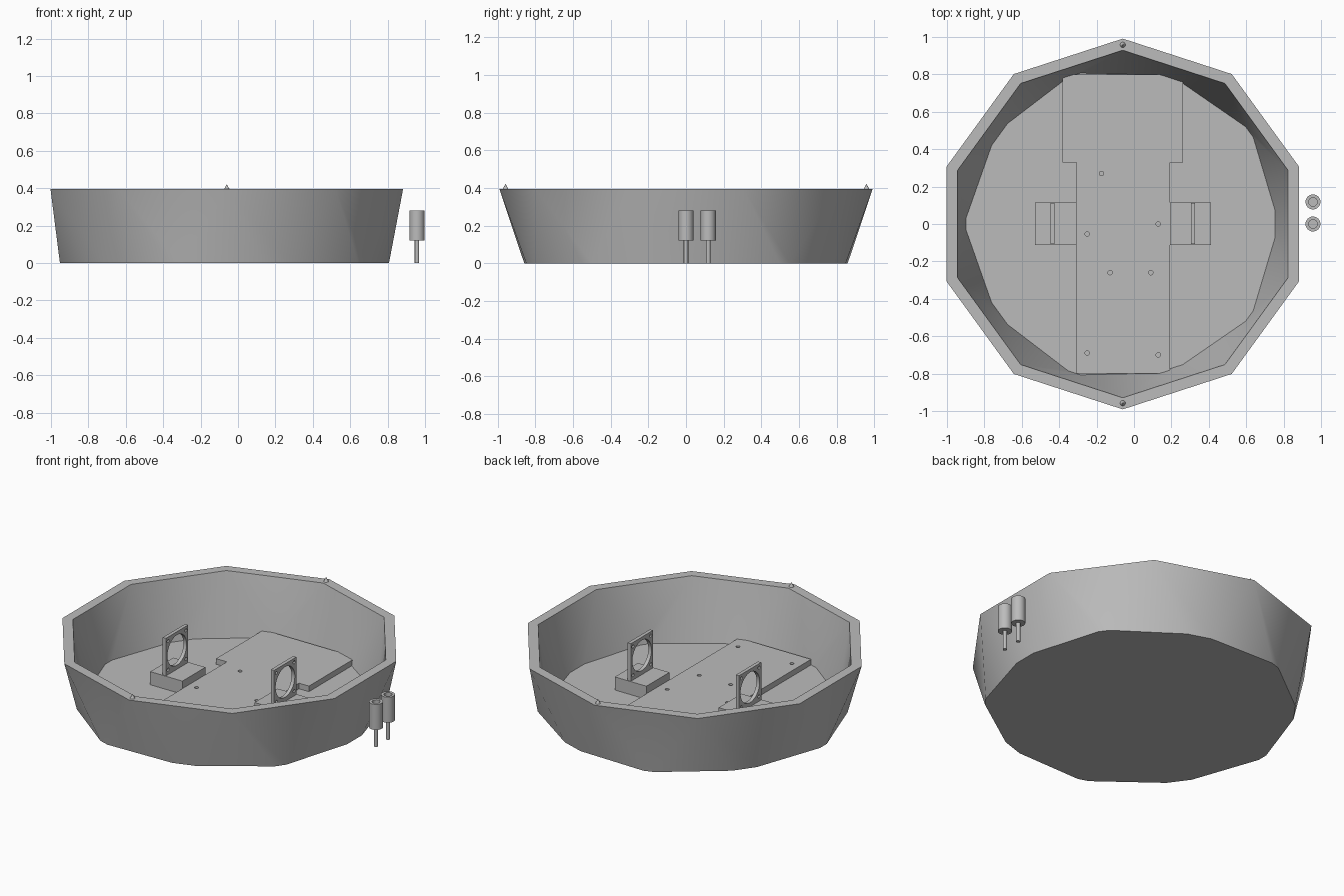
import bpy, bmesh
from math import sin, cos, pi, radians
from mathutils import Matrix

if "Cube" in bpy.data.objects:
    bpy.data.objects.remove(bpy.data.objects["Cube"])

CX = -0.06          # bowl axis
RIM = 0.395         # rim height
FLOOR = 0.03        # inner floor height
PLATE_TOP = 0.065
MOUNT_TOP = 0.112

grey = bpy.data.materials.new("plain_grey")
grey.use_nodes = True
grey.diffuse_color = (0.5, 0.5, 0.5, 1)
grey.node_tree.nodes["Principled BSDF"].inputs["Base Color"].default_value = (0.5, 0.5, 0.5, 1)


def finish(bm, name, smooth=True):
    bmesh.ops.recalc_face_normals(bm, faces=bm.faces)
    mesh = bpy.data.meshes.new(name)
    bm.to_mesh(mesh)
    bm.free()
    mesh.materials.append(grey)
    obj = bpy.data.objects.new(name, mesh)
    bpy.context.collection.objects.link(obj)
    if smooth:
        shade(obj)
    return obj


def shade(obj):
    bpy.ops.object.select_all(action='DESELECT')
    obj.select_set(True)
    bpy.context.view_layer.objects.active = obj
    bpy.ops.object.shade_smooth_by_angle(angle=radians(30))


def add_box(bm, x0, x1, y0, y1, z0, z1):
    m = Matrix.Translation(((x0 + x1) / 2, (y0 + y1) / 2, (z0 + z1) / 2))
    bmesh.ops.create_cube(bm, size=1, matrix=m @ Matrix.Diagonal((x1 - x0, y1 - y0, z1 - z0, 1)))


def add_rod(bm, centre, radius, length, axis='Z', sides=24):
    m = Matrix.Translation(centre)
    if axis == 'X':
        m = m @ Matrix.Rotation(pi / 2, 4, 'Y')
    bmesh.ops.create_cone(bm, cap_ends=True, segments=sides, radius1=radius,
                          radius2=radius, depth=length, matrix=m)


def cut(obj, cutter_bm):
    """Subtract the cutter, bake the result and delete the cutter."""
    cutter = finish(cutter_bm, "cutter", False)
    cutter.hide_render = True
    mod = obj.modifiers.new("holes", 'BOOLEAN')
    mod.operation = 'DIFFERENCE'
    mod.solver = 'EXACT'
    mod.object = cutter
    bpy.context.view_layer.update()
    deps = bpy.context.evaluated_depsgraph_get()
    mesh = bpy.data.meshes.new_from_object(obj.evaluated_get(deps))
    obj.modifiers.clear()
    obj.data = mesh
    bpy.data.objects.remove(cutter)
    shade(obj)


# Bowl: lower band of a geodesic sphere, sliced flat
def geodesic_band(bm, radius, bottom):
    def ring_point(angle, r, z):
        return bm.verts.new((CX + radius * r * cos(angle), radius * r * sin(angle), RIM + radius * z))
    step = pi / 5
    upper = [ring_point((k + 0.5) * step, 1, 0) for k in range(10)]
    lower = [ring_point(k * step, 0.894, -0.447) if k % 2 else ring_point(k * step, 0.851, -0.526)
             for k in range(10)]
    faces = []
    for k in range(10):
        faces.append(bm.faces.new((lower[k], upper[k], upper[k - 1])))
        faces.append(bm.faces.new((upper[k], lower[k], lower[(k + 1) % 10])))
    edges = {e for f in faces for e in f.edges}
    verts = upper + lower
    result = bmesh.ops.bisect_plane(bm, geom=verts + list(edges) + faces, plane_co=(0, 0, bottom),
                                    plane_no=(0, 0, -1), clear_outer=True)
    loop = [e for e in result["geom_cut"] if isinstance(e, bmesh.types.BMEdge)]
    bmesh.ops.edgenet_fill(bm, edges=loop)
    return upper


bm = bmesh.new()
outer = geodesic_band(bm, 0.991, 0)
inner = geodesic_band(bm, 0.929, FLOOR)
for k in range(10):
    bm.faces.new((outer[k - 1], outer[k], inner[k], inner[k - 1]))
finish(bm, "faceted_bowl")

# T-shaped base plate with screw holes
outline = [(-0.307, -0.80), (0.193, -0.80), (0.193, 0.328), (0.262, 0.328),
           (0.262, 0.80), (-0.382, 0.80), (-0.382, 0.328), (-0.307, 0.328)]
bm = bmesh.new()
face = bm.faces.new([bm.verts.new((x, y, FLOOR - 0.01)) for x, y in outline])
top = bmesh.ops.extrude_face_region(bm, geom=[face])["geom"]
bmesh.ops.translate(bm, vec=(0, 0, PLATE_TOP - FLOOR + 0.01),
                    verts=[v for v in top if isinstance(v, bmesh.types.BMVert)])
plate = finish(bm, "base_plate", False)
holes = bmesh.new()
for x, y in [(-0.174, 0.27), (0.13, 0), (-0.25, -0.053), (-0.128, -0.26),
             (0.09, -0.26), (-0.25, -0.69), (0.13, -0.70)]:
    add_rod(holes, (x, y, PLATE_TOP), 0.012, 0.06, sides=16)
cut(plate, holes)

# Two mounts: a block carrying an upright bracket with a round opening
for side, x0, x1, bx in (("right", -0.53, -0.307, -0.435), ("left", 0.193, 0.412, 0.315)):
    bm = bmesh.new()
    add_box(bm, x0, x1, -0.112, 0.116, FLOOR - 0.01, MOUNT_TOP)
    finish(bm, side + "_mount_block", False)

    bm = bmesh.new()
    add_box(bm, bx - 0.011, bx + 0.011, -0.108, 0.112, MOUNT_TOP - 0.005, MOUNT_TOP + 0.235)
    bracket = finish(bm, side + "_bracket", False)
    zc = MOUNT_TOP + 0.12
    holes = bmesh.new()
    add_rod(holes, (bx, 0.002, zc), 0.095, 0.1, 'X', 40)
    for sy in (-1, 1):
        for sz in (-1, 1):
            add_rod(holes, (bx, 0.002 + sy * 0.088, zc + sz * 0.09), 0.01, 0.1, 'X', 12)
    cut(bracket, holes)

# Locating cones on the rim
for name, y in (("front_rim_cone", -0.958), ("back_rim_cone", 0.958)):
    bm = bmesh.new()
    bmesh.ops.create_cone(bm, cap_ends=True, segments=20, radius1=0.016, radius2=0.001, depth=0.028,
                          matrix=Matrix.Translation((CX, y, RIM + 0.011)))
    finish(bm, name)

# Loose posts: thin stem and hollow sleeve
for name, y in (("front_post", 0.0), ("back_post", 0.118)):
    bm = bmesh.new()
    add_rod(bm, (0.957, y, 0.0625), 0.012, 0.125, sides=20)
    finish(bm, name + "_stem")
    bm = bmesh.new()
    add_rod(bm, (0.957, y, 0.2), 0.04, 0.16, sides=32)
    sleeve = finish(bm, name + "_sleeve")
    bore = bmesh.new()
    add_rod(bore, (0.957, y, 0.25), 0.023, 0.1)
    cut(sleeve, bore)
